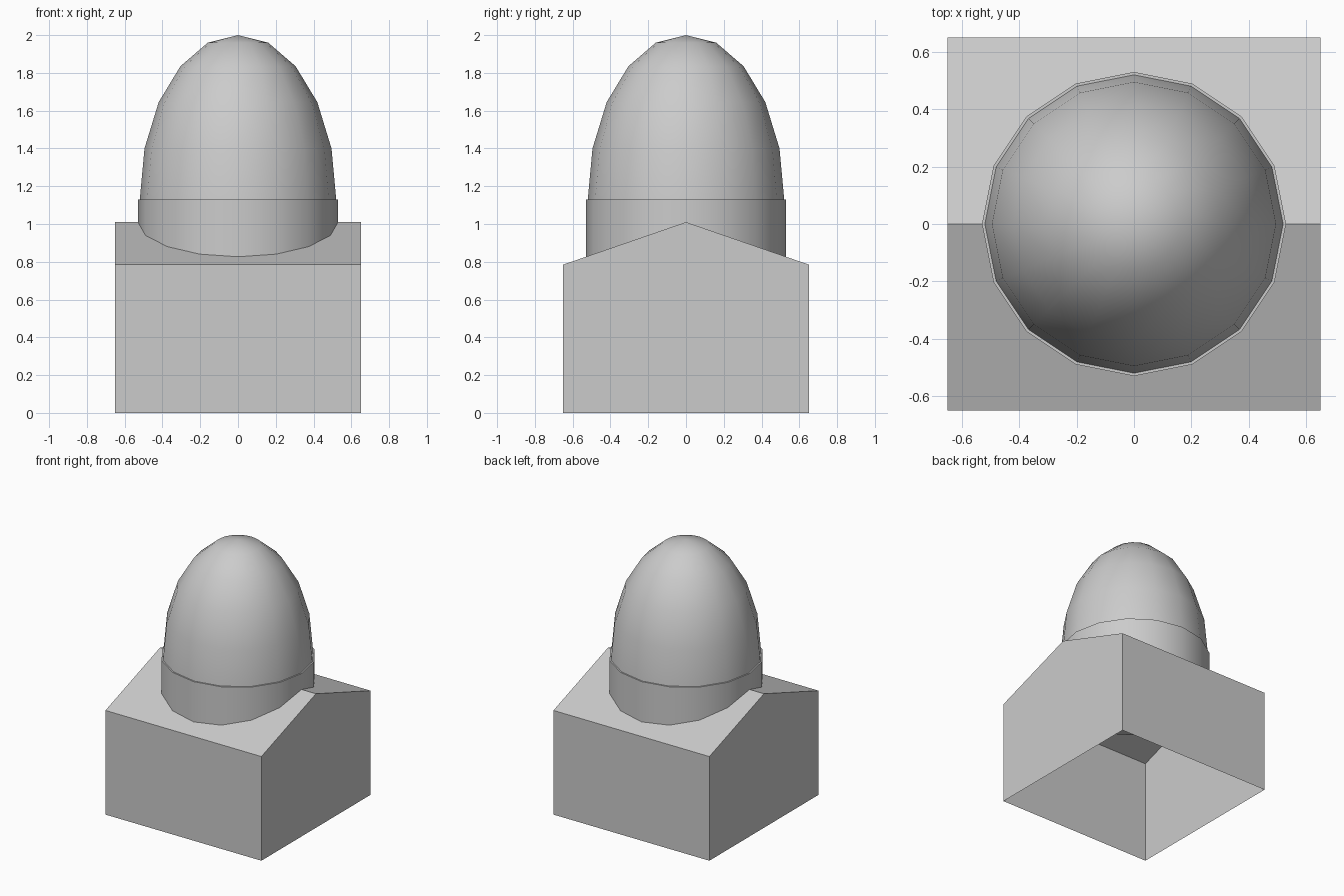
import bpy, bmesh, math

if "Cube" in bpy.data.objects:
    bpy.data.objects.remove(bpy.data.objects["Cube"])

# Single pale grey material
grey = bpy.data.materials.new("pale_grey")
grey.use_nodes = True
colour = (0.6, 0.6, 0.6, 1)
grey.diffuse_color = colour
grey.node_tree.nodes["Principled BSDF"].inputs["Base Color"].default_value = colour

HALF, EAVE, RIDGE = 0.65, 0.785, 1.01
SIDES = 16


def add_object(name, bm):
    mesh = bpy.data.meshes.new(name)
    bm.to_mesh(mesh)
    bm.free()
    mesh.materials.append(grey)
    obj = bpy.data.objects.new(name, mesh)
    bpy.context.collection.objects.link(obj)
    return obj


def lathe(name, profile):
    """Turn a (radius, height) profile about z, shaded smooth with sharp rims."""
    bm = bmesh.new()
    verts = [bm.verts.new((r, 0, z)) for r, z in profile]
    edges = [bm.edges.new(pair) for pair in zip(verts, verts[1:])]
    bmesh.ops.spin(bm, geom=verts + edges, axis=(0, 0, 1), cent=(0, 0, 0),
                   angle=math.tau, steps=SIDES)
    bmesh.ops.remove_doubles(bm, verts=bm.verts, dist=0.0005)
    bmesh.ops.recalc_face_normals(bm, faces=bm.faces)
    obj = add_object(name, bm)
    bpy.ops.object.select_all(action='DESELECT')
    obj.select_set(True)
    bpy.context.view_layer.objects.active = obj
    bpy.ops.object.shade_smooth_by_angle(angle=math.radians(40))
    return obj


# Gabled base: end profile extruded along x, open underneath
bm = bmesh.new()
outline = [(-HALF, 0), (-HALF, EAVE), (0, RIDGE), (HALF, EAVE), (HALF, 0)]
ends = [[bm.verts.new((x, y, z)) for y, z in outline] for x in (-HALF, HALF)]
for end in ends:
    bm.faces.new(end)
for i in range(len(outline) - 1):
    bm.faces.new((ends[0][i], ends[0][i + 1], ends[1][i + 1], ends[1][i]))
bmesh.ops.recalc_face_normals(bm, faces=bm.faces)
add_object("gabled_base", bm)

# Round drum rising through the roof, closed top and bottom
lathe("drum", [(0, 0.79), (0.53, 0.79), (0.53, 1.13), (0, 1.13)])

# Tall dome
lathe("dome", [(0.52, 1.13), (0.495, 1.4), (0.42, 1.645),
               (0.305, 1.835), (0.16, 1.96), (0, 2.0)])
